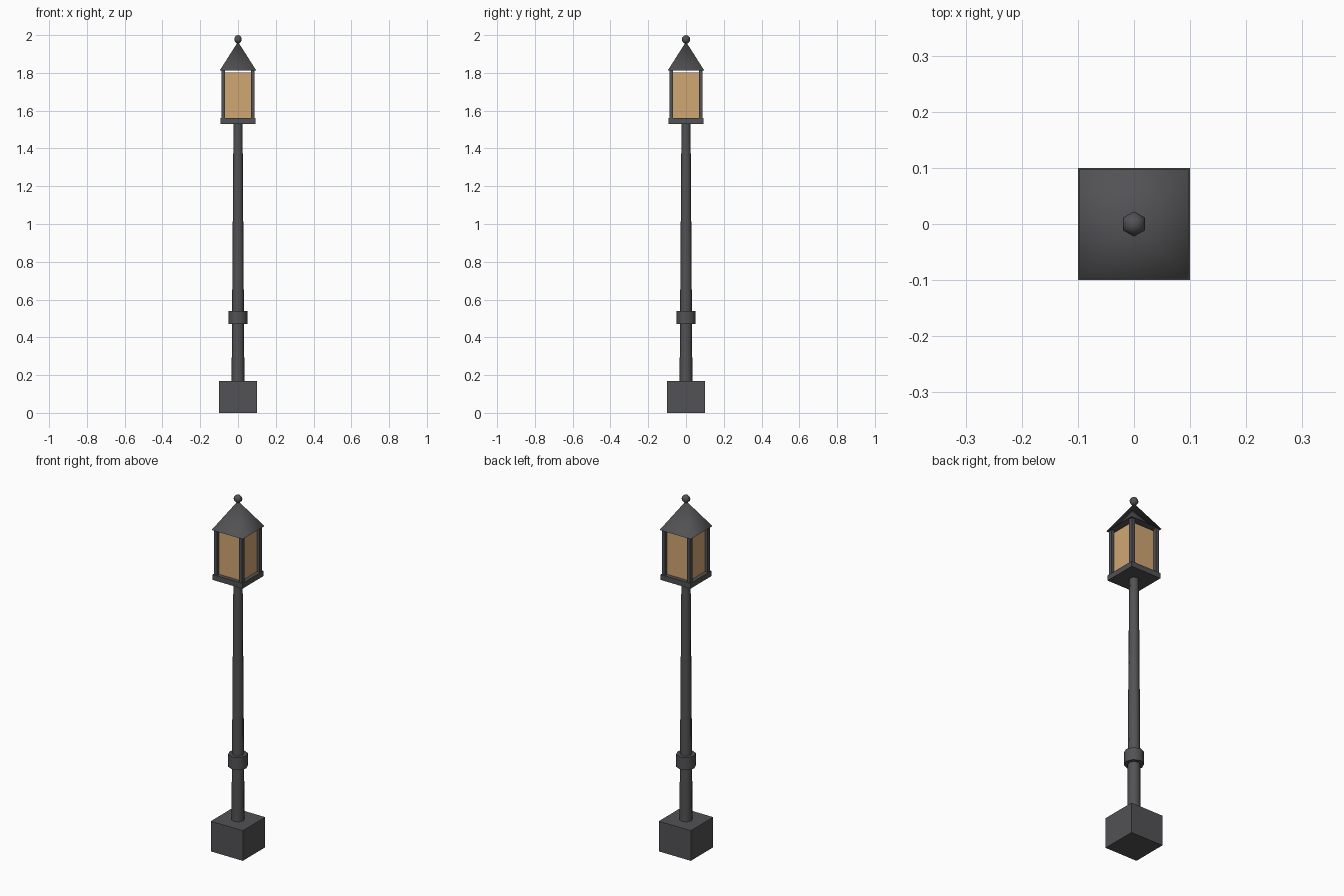
import bpy, bmesh, math
from mathutils import Matrix

cube = bpy.data.objects.get("Cube")
if cube:
    bpy.data.objects.remove(cube, do_unlink=True)


def material(name, rgb):
    mat = bpy.data.materials.new(name)
    mat.use_nodes = True
    mat.diffuse_color = (*rgb, 1)
    bsdf = mat.node_tree.nodes["Principled BSDF"]
    bsdf.inputs["Base Color"].default_value = (*rgb, 1)
    bsdf.inputs["Roughness"].default_value = 0.8
    return mat


iron = material("dark iron", (0.085, 0.085, 0.09))
amber = material("amber glass", (0.64, 0.39, 0.175))


def finish(name, bm, mat, smooth_angle=None):
    """Turn a bmesh into a named object, smoothing edges below an angle."""
    mesh = bpy.data.meshes.new(name)
    bm.to_mesh(mesh)
    bm.free()
    mesh.materials.append(mat)
    obj = bpy.data.objects.new(name, mesh)
    bpy.context.collection.objects.link(obj)
    if smooth_angle:
        bpy.ops.object.select_all(action='DESELECT')
        obj.select_set(True)
        bpy.context.view_layer.objects.active = obj
        bpy.ops.object.shade_smooth_by_angle(angle=math.radians(smooth_angle))
    return obj


def box(name, half, bottom, top, mat, x=0, y=0):
    bm = bmesh.new()
    place = Matrix.Translation((x, y, (bottom + top) / 2))
    size = Matrix.Diagonal((2 * half, 2 * half, top - bottom, 1))
    bmesh.ops.create_cube(bm, size=1, matrix=place @ size)
    return finish(name, bm, mat)


def cone(name, sides, r_low, r_high, bottom, top, smooth_angle, turn=0):
    bm = bmesh.new()
    place = Matrix.Translation((0, 0, (bottom + top) / 2)) @ Matrix.Rotation(turn, 4, 'Z')
    bmesh.ops.create_cone(bm, cap_ends=True, segments=sides, radius1=r_low,
                          radius2=r_high, depth=top - bottom, matrix=place)
    bmesh.ops.remove_doubles(bm, verts=bm.verts, dist=0.0001)
    return finish(name, bm, iron, smooth_angle)


# Plinth, tapered post and collar
box("plinth", 0.1, 0, 0.17, iron)
cone("pole", 8, 0.034, 0.024, 0.17, 1.53, 50)
cone("collar", 8, 0.051, 0.051, 0.47, 0.54, 50)

# Lantern tray, glass and four corner bars
box("lantern_tray", 0.093, 1.53, 1.56, iron)
box("lantern_glass", 0.071, 1.56, 1.802, amber)
for side, x in (("left", 1), ("right", -1)):
    for end, y in (("front", -1), ("back", 1)):
        box(f"corner_bar_{end}_{side}", 0.01, 1.56, 1.815, iron, x * 0.078, y * 0.078)

# Pyramid roof, softly shaded over its hips, with a small ball on top
cone("roof", 4, 0.097 * math.sqrt(2), 0, 1.812, 1.965, 85, math.pi / 4)

bm = bmesh.new()
bmesh.ops.create_uvsphere(bm, u_segments=6, v_segments=6, radius=0.0225,
                          matrix=Matrix.Translation((0, 0, 1.9775)))
finish("finial", bm, iron, 70)
